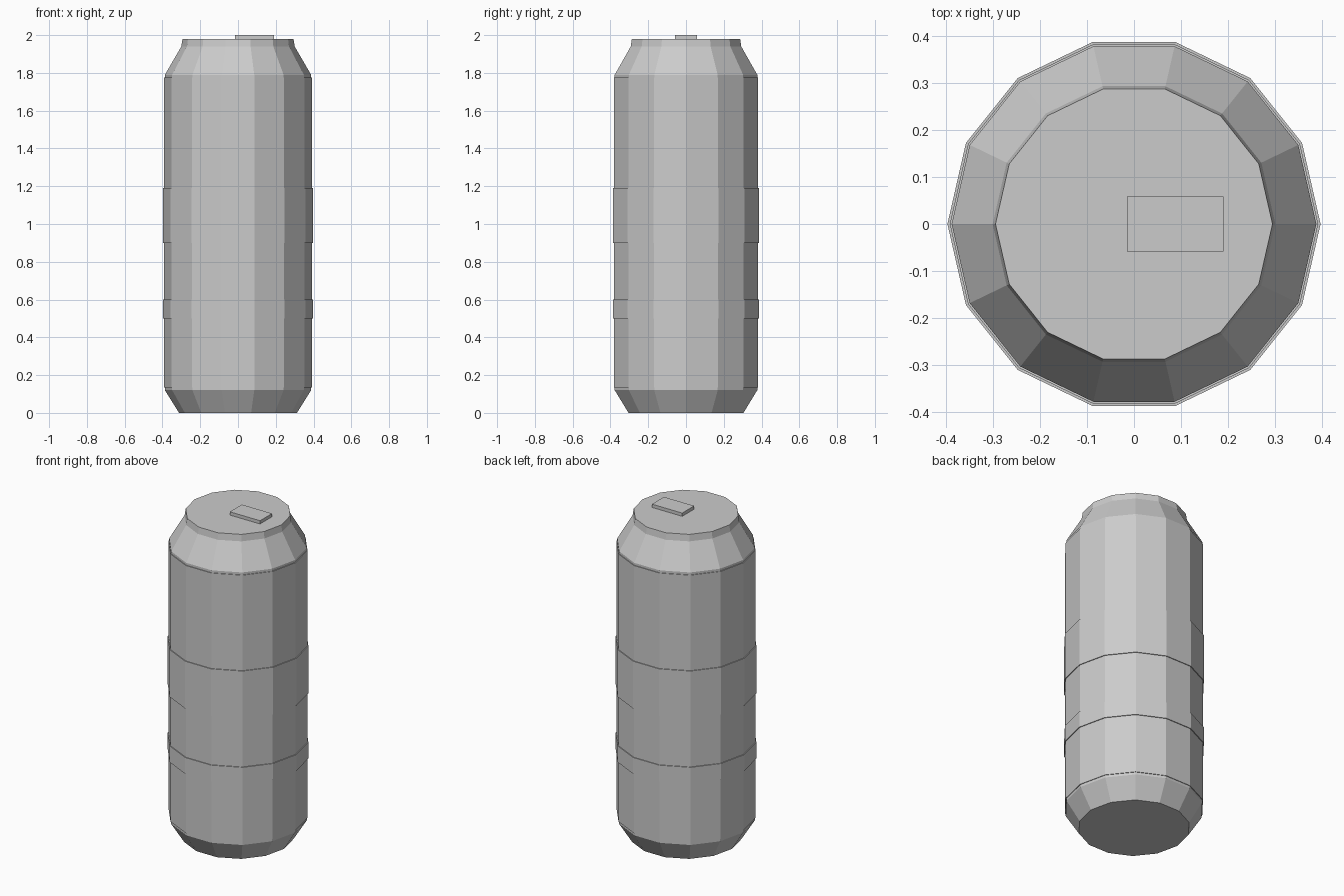
import bpy, bmesh
from math import cos, sin, pi

if "Cube" in bpy.data.objects:
    bpy.data.objects.remove(bpy.data.objects["Cube"])

SIDES = 14


def lathe(name, profile):
    """Closed faceted solid from (radius, z) points, listed bottom to top."""
    bm = bmesh.new()
    rings = [[bm.verts.new((r * cos(2 * pi * i / SIDES), r * sin(2 * pi * i / SIDES), z))
              for i in range(SIDES)] for r, z in profile]
    for low, high in zip(rings, rings[1:]):
        for i in range(SIDES):
            j = (i + 1) % SIDES
            bm.faces.new((low[i], low[j], high[j], high[i]))
    bm.faces.new(rings[0][::-1])
    bm.faces.new(rings[-1])
    mesh = bpy.data.meshes.new(name)
    bm.to_mesh(mesh)
    bm.free()
    obj = bpy.data.objects.new(name, mesh)
    bpy.context.collection.objects.link(obj)
    return obj


# Can shell with tapered foot, shoulder and rim
lathe("can_body", [(0.312, 0), (0.387, 0.12), (0.387, 1.79), (0.30, 1.94), (0.294, 1.98)])

# Wrapped label and its two raised bands
lathe("label_sleeve", [(0.391, 0.135), (0.391, 1.775)])
lathe("wide_band", [(0.396, 0.90), (0.396, 1.19)])
lathe("narrow_band", [(0.396, 0.50), (0.396, 0.60)])

# Pull tab on the lid
bpy.ops.mesh.primitive_cube_add(size=1, location=(0.0875, 0, 1.99))
tab = bpy.context.object
tab.name = "pull_tab"
tab.scale = (0.205, 0.116, 0.02)
